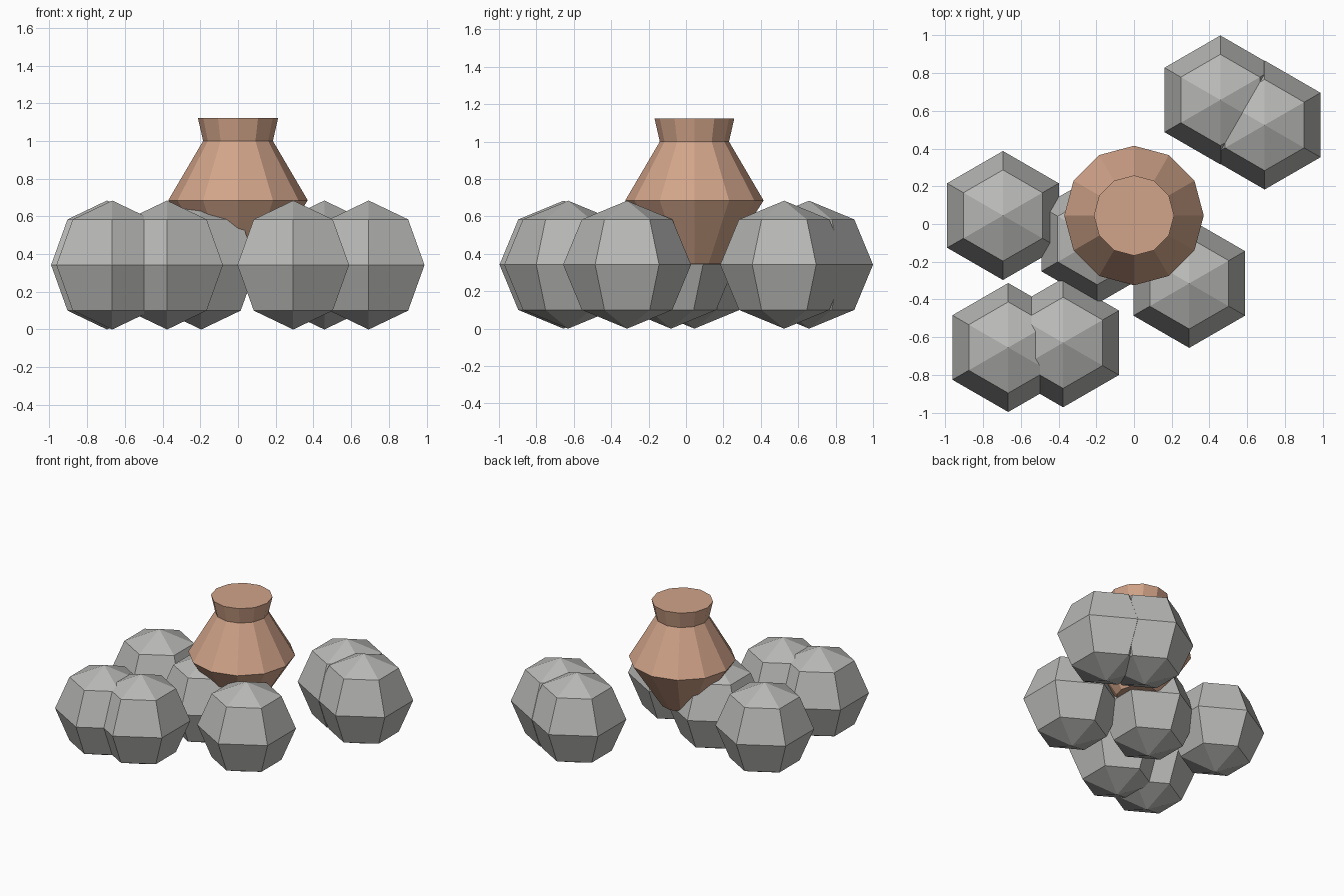
import bpy, bmesh, math

cube = bpy.data.objects.get("Cube")
if cube:
    bpy.data.objects.remove(cube, do_unlink=True)


def make_material(name, rgb):
    mat = bpy.data.materials.new(name)
    mat.use_nodes = True
    colour = (*rgb, 1)
    mat.diffuse_color = colour
    mat.node_tree.nodes["Principled BSDF"].inputs["Base Color"].default_value = colour
    return mat


def lathe(name, profile, sides, location, mat):
    """Faceted solid of revolution from (radius, height) points, bottom to top."""
    bm = bmesh.new()
    rings = []
    for radius, z in profile:
        if radius == 0:
            rings.append([bm.verts.new((0, 0, z))] * sides)
            continue
        ring = []
        for i in range(sides):
            a = math.pi / 2 + math.tau * i / sides
            ring.append(bm.verts.new((radius * math.cos(a), radius * math.sin(a), z)))
        rings.append(ring)
    for low, high in zip(rings, rings[1:]):
        for i in range(sides):
            j = (i + 1) % sides
            corners = dict.fromkeys((low[i], low[j], high[j], high[i]))
            bm.faces.new(list(corners))
    # Flat caps on open ends
    for ring, radius in ((rings[0], profile[0][0]), (rings[-1], profile[-1][0])):
        if radius > 0:
            bm.faces.new(ring)
    bmesh.ops.recalc_face_normals(bm, faces=bm.faces)
    mesh = bpy.data.meshes.new(name)
    bm.to_mesh(mesh)
    bm.free()
    mesh.materials.append(mat)
    obj = bpy.data.objects.new(name, mesh)
    obj.location = location
    bpy.context.collection.objects.link(obj)
    return obj


stone = make_material("stone grey", (0.48, 0.485, 0.47))
clay = make_material("terracotta", (0.64, 0.37, 0.25))

# Round faceted rocks scattered on the ground
R = 0.342
rock_profile = [(0 if k in (0, 4) else R * math.sin(math.pi * k / 4),
                 -R * math.cos(math.pi * k / 4)) for k in range(5)]
rocks = {
    "rock_right": (-0.695, 0.045),
    "rock_front_right_outer": (-0.667, -0.655),
    "rock_front_right_inner": (-0.376, -0.63),
    "rock_front_left": (0.293, -0.315),
    "rock_back_left_inner": (0.458, 0.658),
    "rock_back_left_outer": (0.693, 0.525),
    "rock_under_pot": (-0.195, -0.08),
}
for name, (x, y) in rocks.items():
    lathe(name, rock_profile, 6, (x, y, R), stone)

# Clay pot resting on the rocks: foot, belly, neck, closed rim
pot_profile = [(0.15, 0.345), (0.37, 0.685), (0.185, 1.0), (0.213, 1.123)]
lathe("clay_pot", pot_profile, 12, (0, 0.045, 0), clay)
